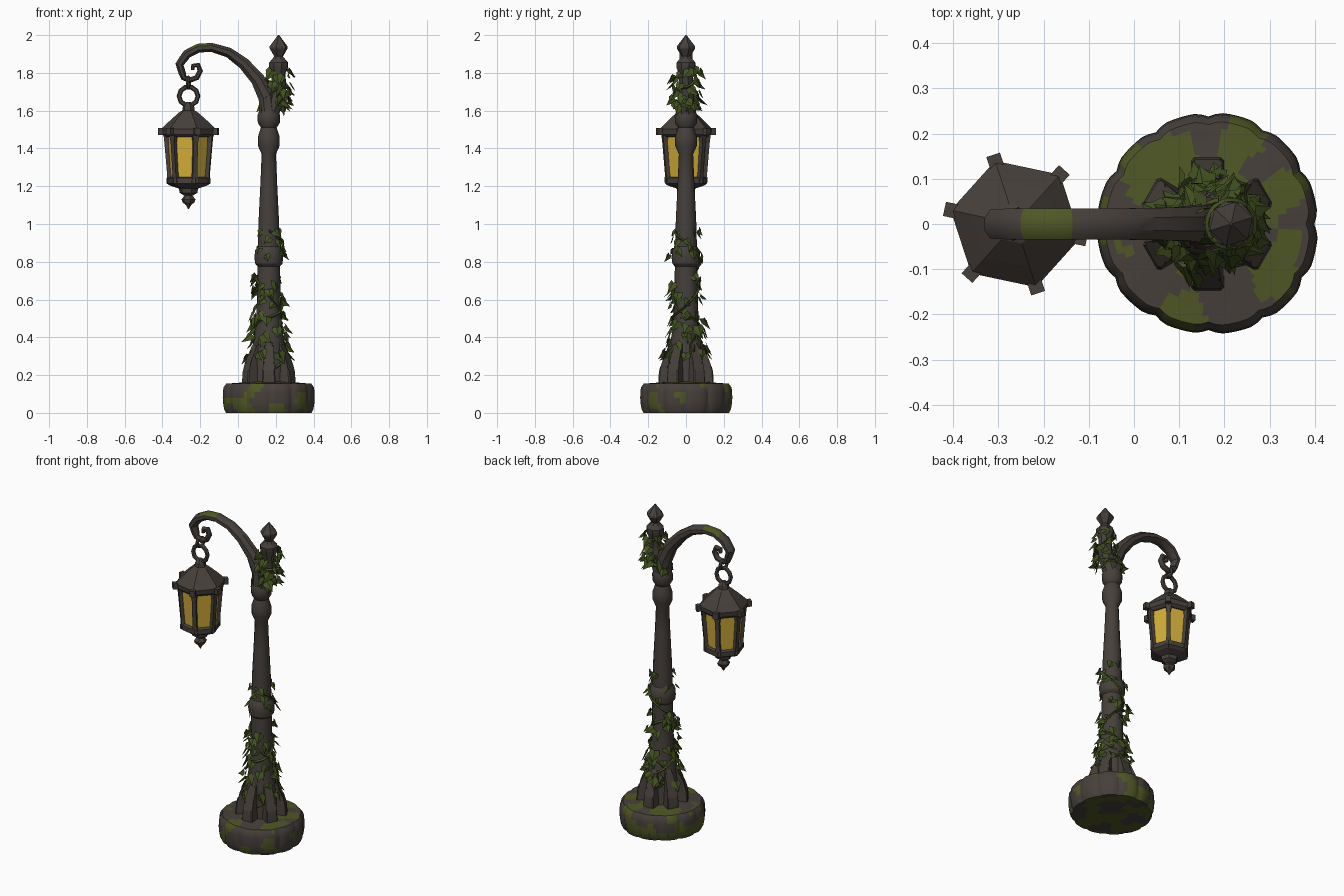
import bpy, bmesh, math, random
from mathutils import Vector, Matrix, noise

if "Cube" in bpy.data.objects:
    bpy.data.objects.remove(bpy.data.objects["Cube"])

random.seed(7)
PX = 0.163           # post axis
LX = -0.262          # lantern axis


def material(name, rgb):
    m = bpy.data.materials.new(name)
    m.diffuse_color = (*rgb, 1)
    m.use_nodes = True
    m.node_tree.nodes["Principled BSDF"].inputs["Base Color"].default_value = m.diffuse_color
    return m


IRON = material("dark weathered iron", (0.062, 0.051, 0.044))
MOSS = material("moss green", (0.078, 0.094, 0.018))
LEAF = material("ivy green", (0.055, 0.083, 0.015))
GLASS = material("amber glass", (0.66, 0.43, 0.04))


def finish(bm, name, mats, smooth=True, angle=32):
    bmesh.ops.recalc_face_normals(bm, faces=bm.faces)
    me = bpy.data.meshes.new(name)
    bm.to_mesh(me)
    bm.free()
    ob = bpy.data.objects.new(name, me)
    bpy.context.collection.objects.link(ob)
    for m in mats:
        me.materials.append(m)
    if smooth:
        bpy.ops.object.select_all(action='DESELECT')
        ob.select_set(True)
        bpy.context.view_layer.objects.active = ob
        bpy.ops.object.shade_smooth_by_angle(angle=math.radians(angle))
    return ob


def skin(bm, rings, caps=True, closed=False):
    """Join rings of points into a tube."""
    vs = [[bm.verts.new(p) for p in r] for r in rings]
    pairs = list(zip(vs, vs[1:])) + ([(vs[-1], vs[0])] if closed else [])
    for a, b in pairs:
        for i in range(len(a)):
            j = (i + 1) % len(a)
            bm.faces.new((a[i], a[j], b[j], b[i]))
    if caps and not closed:
        bm.faces.new(vs[0])
        bm.faces.new(vs[-1])


def lathe(name, profile, n, cx, rot=0.0, mats=(IRON,), lean=lambda z: 0.0, smooth=True):
    bm = bmesh.new()
    skin(bm, [[(cx + lean(z) + r * math.cos(rot + math.tau * i / n),
                r * math.sin(rot + math.tau * i / n), z) for i in range(n)] for r, z in profile])
    return finish(bm, name, mats, smooth)


def sweep(name, path, n=8, mats=(IRON,), steps=1):
    """Tube along (x, z, half thickness, half depth) points in the xz plane."""
    pts = [Vector(a).lerp(Vector(b), k / steps) for a, b in zip(path, path[1:]) for k in range(steps)]
    pts.append(Vector(path[-1]))
    rings = []
    for i, p in enumerate(pts):
        t = (pts[min(i + 1, len(pts) - 1)] - pts[max(i - 1, 0)]).to_2d().normalized()
        ring = []
        for k in range(n):
            a = math.tau * (k + 0.5) / n
            u, v = p[2] * math.cos(a) * 1.06, p[3] * math.sin(a) * 1.06
            ring.append((p[0] - t.y * u, v, p[1] + t.x * u))
        rings.append(ring)
    bm = bmesh.new()
    skin(bm, rings)
    return finish(bm, name, mats, angle=40)


# Chipped stone-like base with mossy patches
def base():
    prof = [(.02, 0), (.09, 0), (.15, 0), (.2, 0), (.228, 0), (.238, .02), (.243, .05), (.245, .08),
            (.244, .11), (.241, .135), (.226, .155), (.21, .156), (.195, .157), (.175, .158),
            (.155, .16), (.13, .162), (.1, .165), (.02, .165)]
    n = 96
    bm = bmesh.new()
    rings = []
    for r, z in prof:
        ring = []
        for i in range(n):
            a = math.tau * i / n
            s = (i % 8) / 8                       # twelve worn blocks
            chip = 0.035 * max(0, 1 - 5 * min(s, 1 - s)) + 0.012 * math.sin(3 * a + 1)
            k = r * (1 - (chip if r > .19 else 0))
            ring.append((.165 + k * math.cos(a), k * math.sin(a), z))
        rings.append(ring)
    skin(bm, rings)
    bmesh.ops.recalc_face_normals(bm, faces=bm.faces)
    for f in bm.faces:
        c = f.calc_center_median()
        v = noise.noise(c * 11 + Vector((3, 1, 2)))
        if f.normal.z > .6:
            mossy = v > (-.12 if math.hypot(c.x - .165, c.y) < .215 else .1)
        elif f.normal.z < -.6:
            mossy = v > -.02
        else:
            mossy = v > .1 + c.z * 1.2
        f.material_index = int(mossy)
    finish(bm, "base", (IRON, MOSS))


base()

# Post shaft with collars
POST = [(.1, .15), (.095, .28), (.08, .39), (.067, .47), (.063, .6), (.059, .775), (.072, .79), (.076, .82),
        (.073, .86), (.058, .88), (.054, 1.02), (.044, 1.22), (.038, 1.37), (.058, 1.415), (.058, 1.46),
        (.042, 1.51), (.058, 1.535), (.06, 1.575), (.05, 1.6)]
lathe("post", POST, 12, PX)


def post_radius(z):
    for (r0, z0), (r1, z1) in zip(POST, POST[1:]):
        if z0 <= z <= z1:
            return r0 + (r1 - r0) * (z - z0) / (z1 - z0)
    return .045


def lean(z):
    return 0.052 * min(1, max(0, (z - 1.56) / .14))


# Leaning upper stem and pointed finial
lathe("upper_stem", [(.05, 1.57), (.047, 1.65), (.042, 1.72), (.038, 1.8), (.052, 1.825), (.052, 1.855),
                     (.034, 1.875), (.022, 1.89)], 8, PX, .3, lean=lean)
lathe("finial", [(.02, 1.88), (.05, 1.93), (.05, 1.94), (.003, 2.0)], 6, PX, .3, lean=lean, smooth=False)

# Buttress fins around the foot
bm = bmesh.new()
FIN = [(.04, .155, .036), (.147, .155, .036), (.143, .225, .034), (.122, .265, .03), (.092, .36, .022), (.04, .42, .02)]
for k in range(6):
    turn = Matrix.Translation((PX, 0, 0)) @ Matrix.Rotation(math.radians(30 + 60 * k), 4, 'Z')
    skin(bm, [[turn @ Vector((r, s * w, z)) for r, z, w in FIN] for s in (-1, 1)])
bmesh.ops.bevel(bm, geom=[e for e in bm.edges], offset=.006, segments=1, affect='EDGES')
finish(bm, "foot_fins", (IRON,))

# Curved arm with a moss patch, ending in a curled hook
arm = sweep("arm", [(.165, 1.56, .052, .05), (.153, 1.67, .046, .043), (.105, 1.765, .038, .038),
                    (.03, 1.85, .032, .036), (-.05, 1.908, .027, .035), (-.14, 1.935, .024, .035),
                    (-.21, 1.931, .024, .035), (-.27, 1.9, .024, .035), (-.31, 1.845, .022, .033),
                    (-.292, 1.79, .018, .026)], mats=(IRON, MOSS), steps=2)
for p in arm.data.polygons:
    p.material_index = int(-.245 < p.center.x < -.15 and p.normal.z > .3)
sweep("hook_curl", [(-.3, 1.81, .019, .026), (-.287, 1.775, .017, .02), (-.255, 1.762, .015, .018),
                    (-.218, 1.775, .015, .018), (-.2, 1.81, .015, .018), (-.212, 1.842, .014, .017),
                    (-.238, 1.838, .013, .016), (-.24, 1.815, .01, .014)])


# Hanging links
def link(name, z, r, thick, turn, n=8):
    bm = bmesh.new()
    rings = []
    for i in range(n):
        a = math.tau * i / n
        ring = []
        for k in range(6):
            b = math.tau * k / 6
            d = r + thick * math.cos(b)
            p = Matrix.Rotation(turn, 3, 'Z') @ Vector((d * math.cos(a), thick * math.sin(b), d * math.sin(a)))
            ring.append(p + Vector((LX, 0, z)))
        rings.append(ring)
    skin(bm, rings, closed=True)
    finish(bm, name, (IRON,), angle=50)


link("small_link", 1.748, .028, .01, math.radians(80))
link("lantern_ring", 1.677, .05, .013, 0, 10)

# Six-sided lantern: roof, glass, rims, drop finial
ROT = math.radians(-12)
lathe("lantern_roof", [(.125, 1.46), (.143, 1.475), (.147, 1.503), (.1, 1.548), (.046, 1.595), (.034, 1.6),
                       (.03, 1.625), (.012, 1.645)], 6, LX, ROT, smooth=False)
lathe("lantern_glass", [(.098, 1.23), (.117, 1.475)], 6, LX, ROT, (GLASS,), smooth=False)
lathe("lantern_base", [(.105, 1.25), (.118, 1.243), (.118, 1.215), (.1, 1.203), (.052, 1.188), (.048, 1.165),
                       (.022, 1.15), (.038, 1.13), (.032, 1.115), (.014, 1.1), (.003, 1.08)], 6, LX, ROT, smooth=False)
bm = bmesh.new()
for k in range(6):
    turn = Matrix.Translation((LX, 0, 0)) @ Matrix.Rotation(ROT + k * math.pi / 3, 4, 'Z')
    # corner bar, slightly wider at its ends
    skin(bm, [[turn @ Vector((r + dx, dy * w, z)) for dx, dy in ((-.018, -1), (.008, -1), (.008, 1), (-.018, 1))]
              for z, r, w in ((1.22, .105, .018), (1.27, .106, .012), (1.43, .12, .012), (1.48, .124, .02))])
    # roof corner knob
    bmesh.ops.create_cube(bm, size=1, matrix=turn @ Matrix.Translation((.147, 0, 1.49)) @ Matrix.Diagonal((.028, .032, .036, 1)))
finish(bm, "lantern_frame", (IRON,), smooth=False)


# Ivy stems winding round the post
def vine(name, z0, z1, start, turns, cx_fn, rad_fn, n=60):
    bm = bmesh.new()
    rings = []
    for i in range(n + 1):
        t = i / n
        z = z0 + (z1 - z0) * t + .015 * math.sin(t * 17)
        a = start + turns * math.tau * t
        out = Vector((math.cos(a), math.sin(a), 0))
        c = Vector((cx_fn(z), 0, z)) + out * (rad_fn(z) + .005)
        rings.append([c + (out * math.cos(b) + Vector((0, 0, 1)) * math.sin(b)) * .008
                      for b in (0, math.tau / 4, math.pi, math.tau * .75)])
    skin(bm, rings)
    finish(bm, name, (LEAF,), angle=60)


def axis(z):
    return PX + lean(z)


vine("ivy_stem_a", .24, .72, -1.2, 1.7, axis, post_radius)
vine("ivy_stem_b", .4, .98, 2.2, -1.6, axis, post_radius)
vine("ivy_stem_top", 1.6, 1.82, 0, 1.6, axis, post_radius)


# Folded, pointed ivy leaves drooping from the post
def leaves(name, count, z0, z1, size, spread):
    bm = bmesh.new()
    shape = [(0, 0), (.42, -.12), (.5, .3), (.25, .6), (0, 1.1)]     # half outline: width, length
    for _ in range(count):
        z, a = random.uniform(z0, z1), random.uniform(0, math.tau)
        s = size * random.uniform(.75, 1.25)
        m = (Matrix.Translation((axis(z), 0, z)) @ Matrix.Rotation(a, 4, 'Z')
             @ Matrix.Translation((post_radius(z) + random.uniform(.004, spread), 0, 0))
             @ Matrix.Rotation(random.uniform(-.9, .9), 4, 'X')
             @ Matrix.Rotation(random.uniform(-.75, .0), 4, 'Y')
             @ Matrix.Rotation(random.uniform(-.5, .5), 4, 'Z'))
        mid = [bm.verts.new(m @ Vector((.12 * s, 0, -l * s))) for l in (0, 1.1)]
        for side in (-1, 1):
            edge = [bm.verts.new(m @ Vector((0, side * w * s, -l * s))) for w, l in shape[1:4]]
            bm.faces.new([mid[0]] + edge + [mid[1]])
    finish(bm, name, (LEAF,), smooth=False)


leaves("lower_ivy_leaves", 80, .3, .74, .052, .022)
leaves("middle_ivy_leaves", 18, .83, .98, .045, .015)
leaves("upper_ivy_leaves", 46, 1.62, 1.83, .05, .026)
